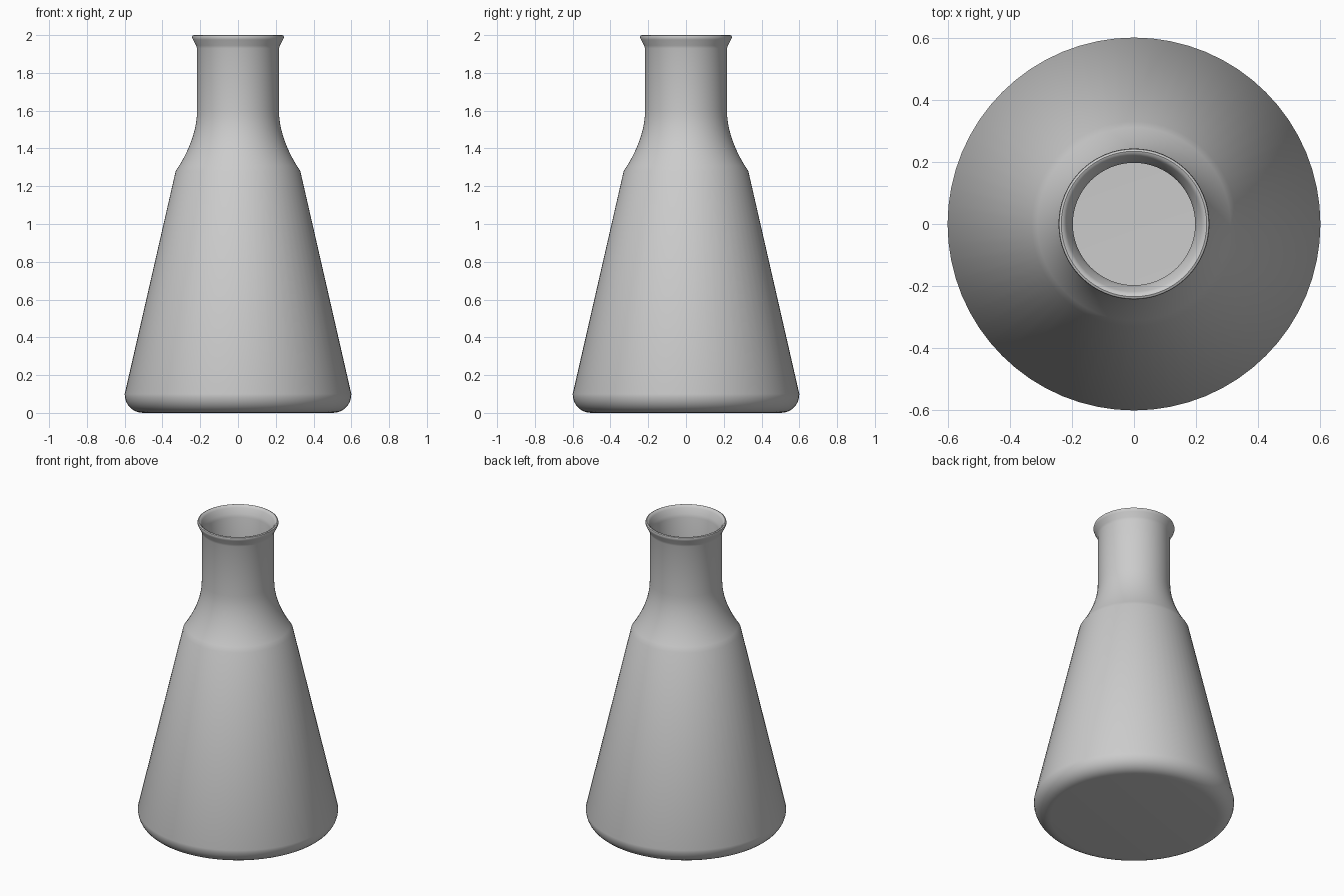
import bpy, bmesh, math
from mathutils import Vector

if "Cube" in bpy.data.objects:
    bpy.data.objects.remove(bpy.data.objects["Cube"])

SEGMENTS = 64
WALL = 0.02


def bezier(a, b, c, d, n):
    pts = []
    for i in range(n + 1):
        t = i / n
        s = 1 - t
        pts.append(tuple(s**3*a[k] + 3*s*s*t*b[k] + 3*s*t*t*c[k] + t**3*d[k] for k in (0, 1)))
    return pts


def offset(pts, dist):
    # shift an upward-running profile toward the axis
    out = []
    for i in range(len(pts)):
        a, b = Vector(pts[max(i - 1, 0)]), Vector(pts[min(i + 1, len(pts) - 1)])
        t = (b - a).normalized()
        out.append((pts[i][0] - t.y * dist, pts[i][1] + t.x * dist))
    return out


def lathe(name, profile):
    bm = bmesh.new()
    verts = [bm.verts.new((r, 0, z)) for r, z in profile]
    edges = [bm.edges.new(p) for p in zip(verts, verts[1:])]
    bmesh.ops.spin(bm, geom=verts + edges, cent=(0, 0, 0), axis=(0, 0, 1),
                   angle=math.tau, steps=SEGMENTS, use_merge=False)
    bmesh.ops.remove_doubles(bm, verts=bm.verts, dist=1e-4)
    bmesh.ops.recalc_face_normals(bm, faces=bm.faces)
    me = bpy.data.meshes.new(name)
    bm.to_mesh(me)
    bm.free()
    ob = bpy.data.objects.new(name, me)
    bpy.context.collection.objects.link(ob)
    bpy.context.view_layer.objects.active = ob
    ob.select_set(True)
    bpy.ops.object.shade_smooth_by_angle(angle=math.radians(40))
    return ob


# Outer wall: rounded base, cone, concave shoulder, neck
outer = bezier((0.50, 0), (0.56, 0), (0.60, 0.045), (0.60, 0.10), 8)
outer += bezier((0.33, 1.28), (0.265, 1.375), (0.217, 1.49), (0.217, 1.60), 10)
outer += [(0.217, 1.93)]

# Flared lip with a small rounded rim
lip = [(0.222, 1.945), (0.238, 1.975), (0.243, 1.988), (0.241, 1.997), (0.234, 2.0),
       (0.226, 1.997), (0.218, 1.985), (0.203, 1.95)]

# Inner wall follows the outer one, closing on a flat floor
inner = offset(outer, WALL)[::-1]
inner[-1] = (0.50, WALL)

lathe("flask", [(0, 0)] + outer + lip + inner + [(0, WALL)])
